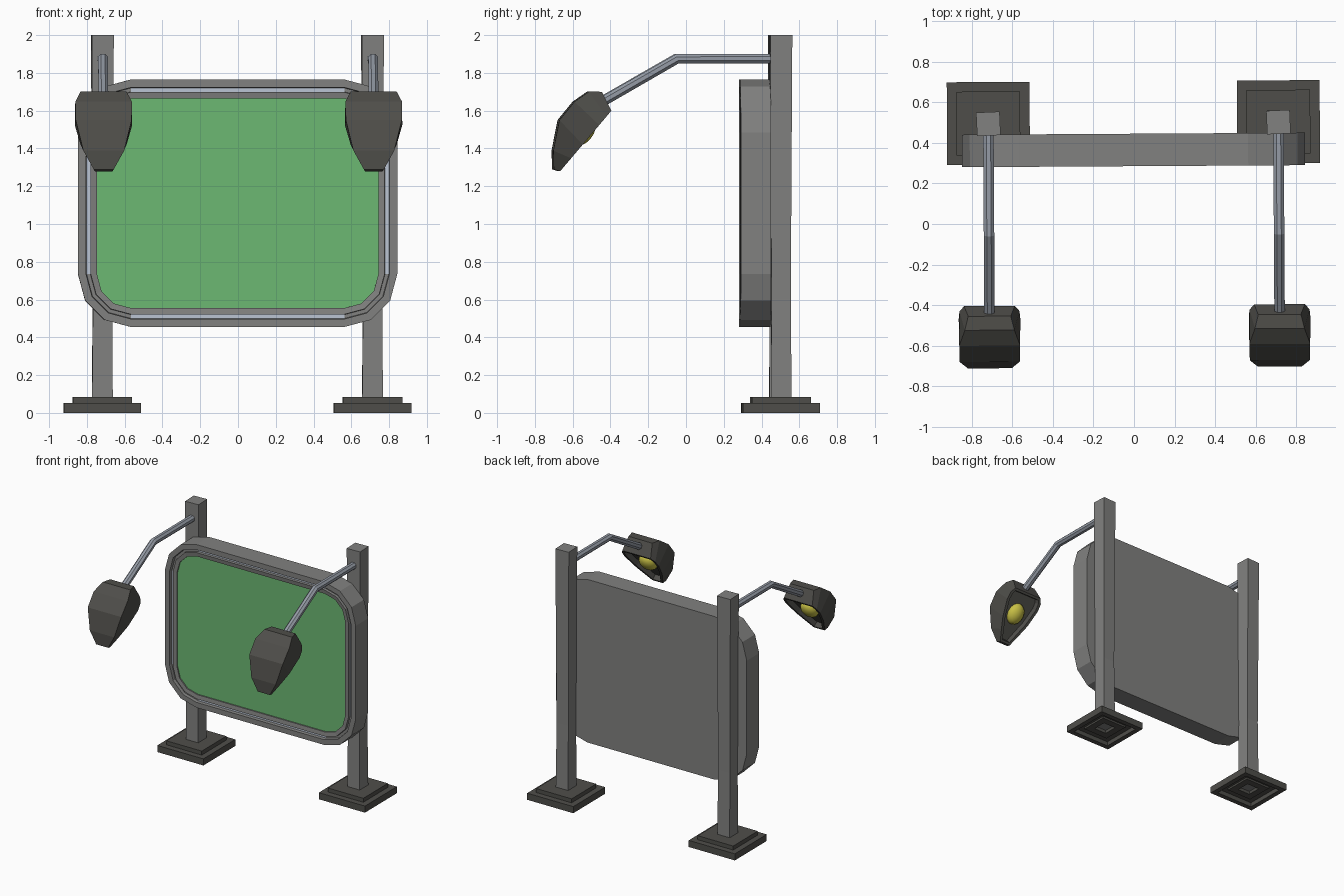
import bpy
import bmesh
from math import cos, sin, pi, radians
from mathutils import Vector, Matrix

if "Cube" in bpy.data.objects:
    bpy.data.objects.remove(bpy.data.objects["Cube"])

YAW = 0.006  # the whole stand is turned very slightly


def material(name, rgb):
    m = bpy.data.materials.new(name)
    m.use_nodes = True
    m.diffuse_color = (*rgb, 1)
    m.node_tree.nodes["Principled BSDF"].inputs["Base Color"].default_value = (*rgb, 1)
    return m


GREY = material("post_grey", (0.22, 0.22, 0.215))
DARK = material("dark_grey", (0.078, 0.076, 0.068))
GREEN = material("board_green", (0.15, 0.48, 0.17))
STEEL = material("blue_steel", (0.30, 0.33, 0.38))
PALE = material("pale_strip", (0.50, 0.56, 0.66))
YELLOW = material("lamp_yellow", (0.58, 0.53, 0.06))


def finish(name, bm, mats):
    bmesh.ops.recalc_face_normals(bm, faces=bm.faces)
    mesh = bpy.data.meshes.new(name)
    bm.to_mesh(mesh)
    bm.free()
    for m in mats:
        mesh.materials.append(m)
    obj = bpy.data.objects.new(name, mesh)
    obj.rotation_euler.z = YAW
    bpy.context.collection.objects.link(obj)
    return obj


def loft(bm, rings, cap_start=True, cap_end=True):
    """Skin closed rings of points; returns the bands of faces and the end cap."""
    loops = [[bm.verts.new(p) for p in ring] for ring in rings]
    bands = []
    for a, b in zip(loops, loops[1:]):
        n = len(a)
        bands.append([bm.faces.new((a[i], a[(i + 1) % n], b[(i + 1) % n], b[i]))
                      for i in range(n)])
    if cap_start:
        bm.faces.new(loops[0])
    end = bm.faces.new(loops[-1]) if cap_end else None
    return bands, end


def square(cx, cy, half, z, turn=0.0):
    return [(cx + half * 2 ** 0.5 * cos(turn + pi / 4 + k * pi / 2),
             cy + half * 2 ** 0.5 * sin(turn + pi / 4 + k * pi / 2), z) for k in range(4)]


# Sign board: rounded frame with a groove around the green panel
def board_ring(radius, y):
    pts = []
    for k, (sx, sz) in enumerate([(1, 1), (-1, 1), (-1, -1), (1, -1)]):
        for step in range(4):
            a = k * pi / 2 + step * pi / 6
            pts.append((sx * 0.565 + radius * cos(a), y, 1.11 + sz * 0.375 + radius * sin(a)))
    return pts


bm = bmesh.new()
profile = [(0.28, 0.445), (0.28, 0.285), (0.238, 0.285), (0.235, 0.31),
           (0.215, 0.31), (0.213, 0.29), (0.18, 0.295), (0.18, 0.305)]
bands, panel = loft(bm, [board_ring(r, y) for r, y in profile])
panel.material_index = 1
for f in bands[3]:
    if max(e.calc_length() for e in f.edges) > 0.5:  # straight runs only
        f.material_index = 2
finish("sign_board", bm, [GREY, GREEN, PALE])

# Lamp hood frame: along the hood, and out from its opening
ALONG = Vector((0, -0.645, -0.764))
OUT = Vector((0, -0.764, 0.645))
HINGE = Vector((0, -0.40, 1.60))


def hood_point(cx, w, u, h):
    return HINGE + Vector((cx + w, 0, 0)) + ALONG * u + OUT * h


# Per section: rim position, rim half width, top position, top height, top half width
SECTIONS = [(0.0, 0.125, -0.044, 0.103, 0.105),
            (0.04, 0.148, 0.0, 0.156, 0.122),
            (0.10, 0.152, 0.09, 0.180, 0.150),
            (0.235, 0.122, 0.216, 0.178, 0.148),
            (0.33, 0.085, 0.360, 0.098, 0.108),
            (0.42, 0.047, 0.434, 0.032, 0.053)]


def tube(name, path, radius, mat, sides=8):
    bm = bmesh.new()
    rings = []
    for i, p in enumerate(path):
        before = (p - path[i - 1]).normalized() if i else None
        after = (path[i + 1] - p).normalized() if i < len(path) - 1 else None
        t = ((before or after) + (after or before)).normalized()
        up = Vector((1, 0, 0)).cross(t)
        rings.append([p + radius * (Vector((cos(a), 0, 0)) + up * sin(a))
                      for a in (2 * pi * (k + 0.5) / sides for k in range(sides))])
    loft(bm, rings)
    return finish(name, bm, [mat])


for side, s in (("left", 1), ("right", -1)):
    cx = s * 0.715

    # Stepped foot, hollow underneath
    bm = bmesh.new()
    steps = [(0.055, 0.05), (0.055, 0.02), (0.11, 0.02), (0.11, 0.035), (0.165, 0.035),
             (0.165, 0), (0.204, 0), (0.204, 0.053), (0.157, 0.053), (0.157, 0.085),
             (0.05, 0.085)]
    loft(bm, [square(cx, 0.5, h, z) for h, z in steps], False, False)
    finish(side + "_foot", bm, [DARK])

    # Post, slightly flared and twisted toward the top
    bm = bmesh.new()
    loft(bm, [square(cx, 0.5, 0.055, 0.045), square(cx, 0.498, 0.051, 0.6, 0.02),
              square(cx, 0.498, 0.058, 2.0, 0.04)])
    finish(side + "_post", bm, [GREY])

    # Bent lamp arm
    tube(side + "_lamp_arm", [Vector((cx, 0.46, 1.875)), Vector((cx, -0.05, 1.875)),
                              Vector((cx, -0.45, 1.645))], 0.028, STEEL)

    # Lamp hood with a recessed opening
    bm = bmesh.new()
    rows = []
    for u, w, tu, th, tw in SECTIONS:
        rows.append([bm.verts.new(hood_point(cx, *p)) for p in
                     ((-w, u, 0), (-tw, tu, th), (tw, tu, th), (w, u, 0))])
    for a, b in zip(rows, rows[1:]):
        for k in range(3):
            bm.faces.new((a[k], a[k + 1], b[k + 1], b[k]))
    bm.faces.new(rows[0])
    bm.faces.new(rows[-1])
    mouth = bm.faces.new([r[0] for r in rows] + [r[3] for r in reversed(rows)])
    bmesh.ops.recalc_face_normals(bm, faces=bm.faces)
    bmesh.ops.inset_region(bm, faces=[mouth], thickness=0.022)
    bmesh.ops.inset_region(bm, faces=[mouth], thickness=0.006, depth=-0.04)
    finish(side + "_lamp_hood", bm, [DARK])

    # Bulging lamp lens
    bm = bmesh.new()
    bmesh.ops.create_uvsphere(bm, u_segments=16, v_segments=8, radius=1)
    for v in bm.verts:
        v.co = hood_point(cx, v.co.x * 0.07, 0.185 + v.co.y * 0.085, 0.04 - v.co.z * 0.052)
    lens = finish(side + "_lamp_lens", bm, [YELLOW])
    lens.data.shade_smooth()
